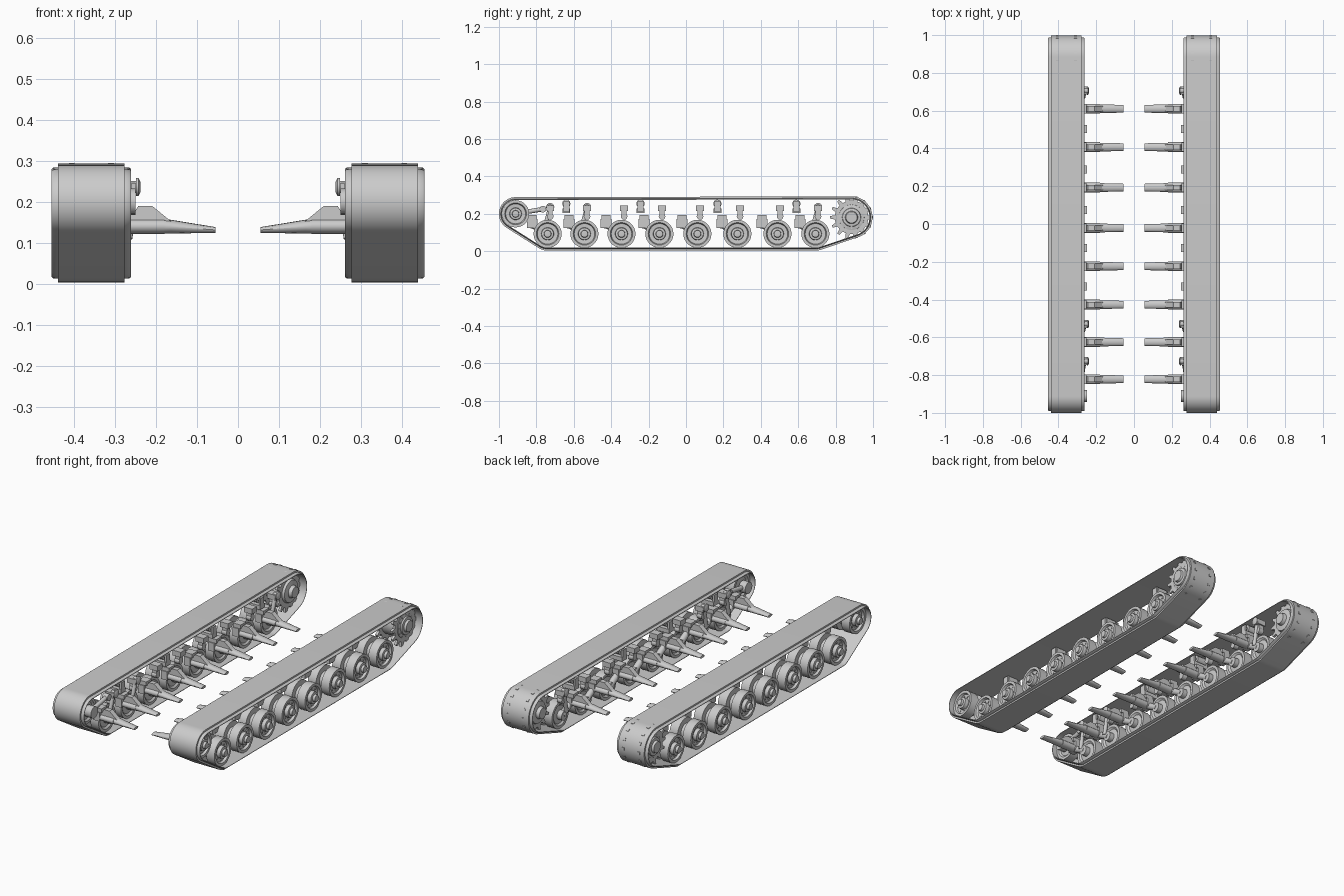
import bpy, bmesh
from math import sin, cos, pi, tau, atan2, acos, hypot
from mathutils import Vector

cube = bpy.data.objects.get("Cube")
if cube:
    bpy.data.objects.remove(cube)

steel = bpy.data.materials.new("grey steel")
steel.use_nodes = True
steel.diffuse_color = (0.6, 0.6, 0.6, 1)
steel.node_tree.nodes["Principled BSDF"].inputs["Base Color"].default_value = (0.6, 0.6, 0.6, 1)


def make(name, bm):
    """Turn a left-hand bmesh into a smooth object mirrored to the right."""
    bmesh.ops.recalc_face_normals(bm, faces=bm.faces)
    mesh = bpy.data.meshes.new(name)
    bm.to_mesh(mesh)
    bm.free()
    mesh.materials.append(steel)
    ob = bpy.data.objects.new(name, mesh)
    bpy.context.collection.objects.link(ob)
    bpy.ops.object.select_all(action="DESELECT")
    ob.select_set(True)
    bpy.context.view_layer.objects.active = ob
    bpy.ops.object.shade_smooth_by_angle(angle=0.6)
    mirror = ob.modifiers.new("Mirror", "MIRROR")
    mirror.use_mirror_merge = False
    return ob


def skin(bm, rings, closed=False):
    """Join rings of points with quads, capping open ends."""
    vs = [[bm.verts.new(p) for p in ring] for ring in rings]
    pairs = list(zip(vs, vs[1:]))
    if closed:
        pairs.append((vs[-1], vs[0]))
    else:
        bm.faces.new(vs[0])
        bm.faces.new(vs[-1])
    for a, b in pairs:
        for i in range(len(a)):
            j = (i + 1) % len(a)
            bm.faces.new((a[i], a[j], b[j], b[i]))


def lathe(bm, profile, y, z, n=28):
    """Turn (x, radius) pairs about an axis parallel to x."""
    skin(bm, [[(x, y + r * cos(tau * i / n), z + r * sin(tau * i / n))
               for i in range(n)] for x, r in profile])


def disc(bm, x0, x1, r, y, z, n=16):
    lathe(bm, [(x0, r), (x1, r)], y, z, n)


def box(bm, x0, x1, y, half, z0, z1):
    skin(bm, [[(x, y - half, z0), (x, y + half, z0), (x, y + half, z1), (x, y - half, z1)]
              for x in (x0, x1)])


def rod(bm, p, q, r, n=12):
    p, q = Vector(p), Vector(q)
    rot = (q - p).to_track_quat("Z", "Y")
    circle = [rot @ Vector((r * cos(tau * i / n), r * sin(tau * i / n), 0)) for i in range(n)]
    skin(bm, [[e + c for c in circle] for e in (p, q)])


# Shared layout: wheel stations along y, axle heights
WHEELS = [-0.74, -0.543, -0.345, -0.142, 0.061, 0.275, 0.489, 0.692]
WZ = 0.093
IDLER = (-0.911, 0.2)
SPROCKET = (0.885, 0.181)
MID = 0.358

# Track belt: stepped cross-section swept around the four end circles
circles = [(*IDLER, 0.089), (WHEELS[0], WZ, 0.09), (WHEELS[-1], WZ, 0.09), (*SPROCKET, 0.112)]
normals = []
for (y1, z1, r1), (y2, z2, r2) in zip(circles, circles[1:] + circles[:1]):
    dy, dz = y2 - y1, z2 - z1
    normals.append(atan2(dz, dy) - acos((r1 - r2) / hypot(dy, dz)))
half = [(0.097, -0.016), (0.097, -0.013), (0.093, -0.01), (0.081, -0.009), (0.081, 0)]
section = half + [(-x, off) for x, off in reversed(half)]
rings = []
for k, (cy, cz, r) in enumerate(circles):
    start, sweep = normals[k - 1], (normals[k] - normals[k - 1]) % tau
    steps = max(4, round(sweep / 0.13))
    for i in range(steps + 1):
        a = start + sweep * i / steps
        rings.append([(MID + x, cy + (r + off) * cos(a), cz + (r + off) * sin(a))
                      for x, off in section])
bm = bmesh.new()
skin(bm, rings, closed=True)
make("track_belt", bm)

# Road wheels: paired tyres, dished outer face, hub cap and bolts
wheel_profile = [(0.275, 0.02), (0.296, 0.022), (0.3, 0.05), (0.292, 0.06), (0.292, 0.075),
                 (0.342, 0.075), (0.342, 0.045), (0.374, 0.045), (0.374, 0.075), (0.424, 0.075),
                 (0.424, 0.06), (0.412, 0.055), (0.41, 0.034), (0.43, 0.032), (0.432, 0.02),
                 (0.445, 0.018), (0.446, 0.008)]


def bolts(bm, y, z, x, radius, count=8):
    for i in range(count):
        a = tau * i / count
        disc(bm, x, x + 0.006, 0.004, y + radius * cos(a), z + radius * sin(a), 6)


bm = bmesh.new()
for y in WHEELS:
    lathe(bm, wheel_profile, y, WZ)
    bolts(bm, y, WZ, 0.409, 0.044)
make("road_wheels", bm)

# Front idler: same wheel form on a raised axle, with inner hub and adjuster
bm = bmesh.new()
lathe(bm, [(x, r * 0.97) for x, r in wheel_profile], *IDLER)
bolts(bm, *IDLER, 0.409, 0.043)
make("idler_wheel", bm)
bm = bmesh.new()
disc(bm, 0.25, 0.29, 0.032, *IDLER)
rod(bm, (0.276, *IDLER), (0.276, -0.76, 0.226), 0.012)
disc(bm, 0.26, 0.292, 0.018, -0.765, 0.225)
make("idler_adjuster", bm)

# Rear sprocket: two toothed rings on a drum with a stepped hub
bm = bmesh.new()
sy, sz = SPROCKET
TEETH = 14
outline = []
for t in range(TEETH):
    for frac, r in ((-0.28, 0.09), (-0.13, 0.1145), (0.13, 0.1145), (0.28, 0.09)):
        a = tau * (t + frac) / TEETH
        outline.append((sy + r * cos(a), sz + r * sin(a)))
for x in (0.31, 0.406):
    skin(bm, [[(e, y, z) for y, z in outline] for e in (x - 0.007, x + 0.007)])
lathe(bm, [(0.265, 0.03), (0.285, 0.034), (0.29, 0.06), (0.32, 0.07), (0.396, 0.07),
           (0.416, 0.068), (0.42, 0.05), (0.428, 0.048), (0.43, 0.034), (0.442, 0.03)], sy, sz)
bolts(bm, sy, sz, 0.414, 0.058, 12)
make("drive_sprocket", bm)

# Suspension: housings, swing arms and tapered bars reaching inward
housings, arms, bars, gussets = (bmesh.new() for _ in range(4))
gusset_outline = [(0.155, 0.145), (0.21, 0.19), (0.243, 0.19), (0.252, 0.176),
                  (0.27, 0.176), (0.27, 0.13), (0.16, 0.13)]
for wy in WHEELS:
    y = wy - 0.082
    box(housings, 0.262, 0.3, y, 0.029, 0.124, 0.172)
    box(housings, 0.252, 0.3, y, 0.024, 0.172, 0.194)
    rod(arms, (0.282, y, 0.142), (0.282, wy, WZ), 0.018)
    disc(arms, 0.268, 0.296, 0.026, wy, WZ)
    stations = [(0.055, 0.131, 0.02, 0.007), (0.165, 0.139, 0.023, 0.017),
                (0.18, 0.14, 0.023, 0.018), (0.18, 0.14, 0.026, 0.019), (0.27, 0.14, 0.026, 0.019)]
    skin(bars, [[(x, y + ry * cos(tau * i / 16), zc + rz * sin(tau * i / 16))
                 for i in range(16)] for x, zc, ry, rz in stations])
    skin(gussets, [[(x, y + s, z) for x, z in gusset_outline] for s in (-0.014, 0.014)])
make("suspension_housings", housings)
make("swing_arms", arms)
make("torsion_bars", bars)
make("bar_gussets", gussets)

# Bump stops above every wheel
bm = bmesh.new()
for wy in WHEELS:
    y = wy + 0.014
    box(bm, 0.25, 0.3, y, 0.021, 0.216, 0.245)
    box(bm, 0.262, 0.292, y, 0.013, 0.182, 0.216)
    disc(bm, 0.262, 0.292, 0.018, y, 0.186, 12)
make("bump_stops", bm)

# Dampers on the first, second and last wheels
bm = bmesh.new()
for k in (0, 1, -1):
    y = WHEELS[k] + 0.014
    lathe(bm, [(0.238, 0.012), (0.243, 0.022), (0.249, 0.022), (0.249, 0.015), (0.27, 0.015)],
          y, 0.236, 16)
    rod(bm, (0.262, y, 0.236), (0.268, WHEELS[k] - 0.02, 0.11), 0.011)
make("dampers", bm)

# Return rollers under the upper run, each on a bracket
bm = bmesh.new()
for y in (-0.64, -0.243, 0.168, 0.59):
    disc(bm, 0.285, 0.345, 0.022, y, 0.254)
    disc(bm, 0.262, 0.352, 0.009, y, 0.254, 12)
    box(bm, 0.262, 0.34, y, 0.021, 0.205, 0.228)
    for x in (0.268, 0.35):
        box(bm, x - 0.006, x + 0.004, y, 0.016, 0.21, 0.266)
make("return_rollers", bm)
